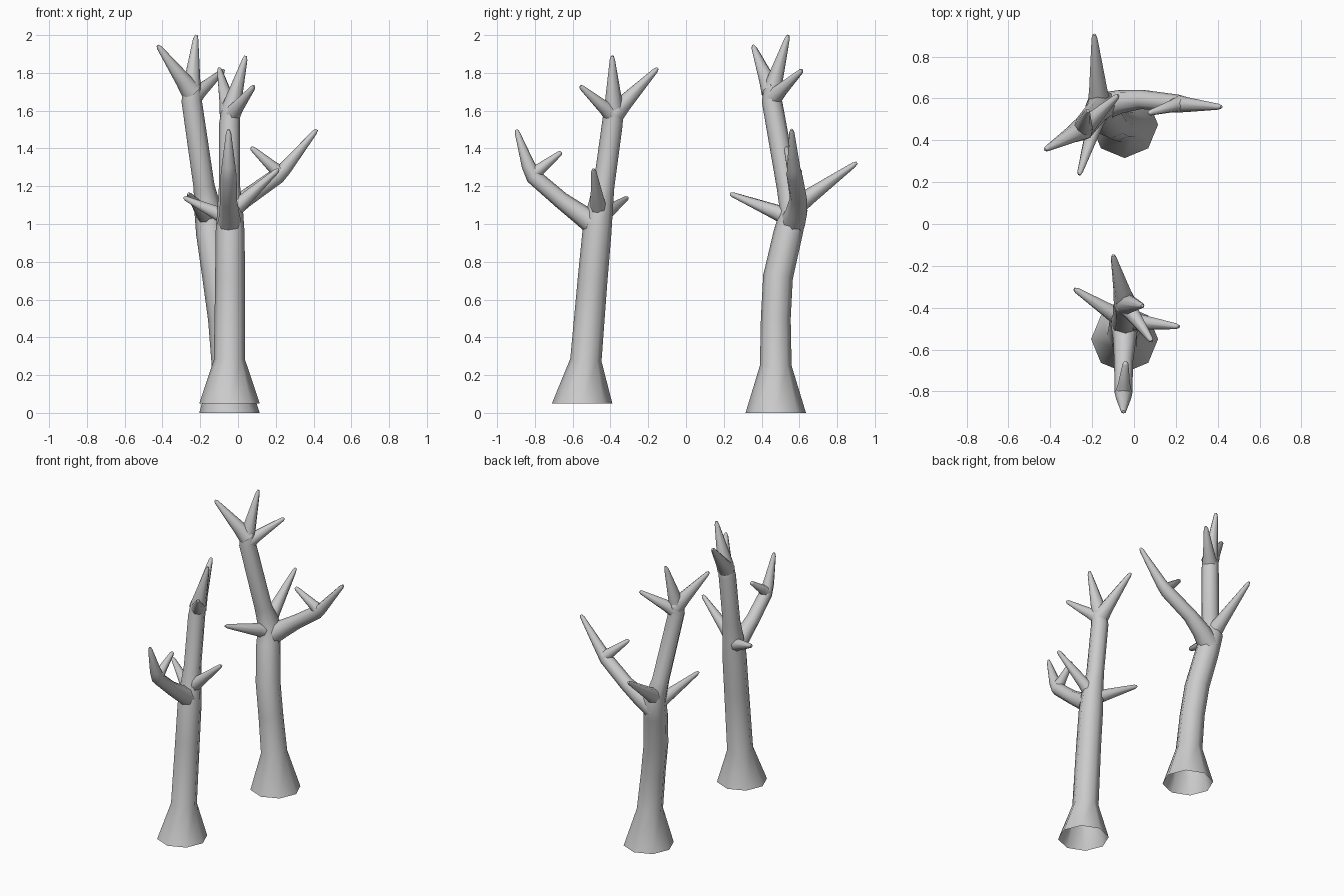
import bpy, bmesh, math
from mathutils import Vector

SIDES = 8


def tube(bm, path, flat_base=False):
    """Loft an octagonal tube along (x, y, z, radius) points, capped at the tip."""
    pts = [Vector(p[:3]) for p in path]
    rings = []
    tangent = None
    side = None
    for i, p in enumerate(pts):
        a = (p - pts[i - 1]).normalized() if i else Vector()
        b = (pts[i + 1] - p).normalized() if i < len(pts) - 1 else Vector()
        new = (a + b).normalized()
        if flat_base and i == 0:
            new = Vector((0, 0, 1))
        if side is None:
            side = Vector((0, 0, 1)).rotation_difference(new) @ Vector((1, 0, 0))
        else:
            side = tangent.rotation_difference(new) @ side
        tangent = new
        other = tangent.cross(side)
        ring = []
        for k in range(SIDES):
            t = 2 * math.pi * k / SIDES
            ring.append(bm.verts.new(p + path[i][3] * (math.cos(t) * side + math.sin(t) * other)))
        rings.append(ring)
    for lo, hi in zip(rings, rings[1:]):
        for k in range(SIDES):
            n = (k + 1) % SIDES
            bm.faces.new((lo[k], lo[n], hi[n], hi[k]))
    bm.faces.new(rings[-1])


def spike(bm, root, tip, r=0.046):
    """Tapering twig with a slightly flared root and a blunt tip."""
    a, b = Vector(root), Vector(tip)
    path = []
    for f, rad in ((0, r * 1.15), (0.25, r * 0.86), (0.95, 0.014), (1, 0.007)):
        path.append((*a.lerp(b, f), rad))
    tube(bm, path)


def tree(name, trunk, limb, twigs):
    bm = bmesh.new()
    tube(bm, trunk, True)
    tube(bm, limb)
    for t in twigs:
        spike(bm, *t)
    me = bpy.data.meshes.new(name)
    bm.to_mesh(me)
    bm.free()
    ob = bpy.data.objects.new(name, me)
    bpy.context.collection.objects.link(ob)
    bpy.ops.object.select_all(action='DESELECT')
    ob.select_set(True)
    bpy.context.view_layer.objects.active = ob
    bpy.ops.object.shade_smooth_by_angle(angle=math.radians(60))


# Front tree: trunk, forward limb, twigs
tree("front_bare_tree",
     [(-.045, -.55, .05, .16), (-.045, -.53, .28, .083), (-.042, -.495, .7, .079),
      (-.042, -.472, .95, .077), (-.042, -.455, 1.08, .068), (-.045, -.435, 1.2, .056),
      (-.045, -.39, 1.53, .055), (-.035, -.382, 1.62, .05),
      (.036, -.39, 1.87, .014), (.04, -.39, 1.89, .007)],
     [(-.045, -.455, .98, .07), (-.045, -.55, 1.045, .055), (-.05, -.66, 1.125, .045),
      (-.05, -.805, 1.25, .043), (-.05, -.835, 1.31, .036), (-.05, -.892, 1.48, .014),
      (-.05, -.897, 1.5, .007)],
     [((-.04, -.385, 1.58), (-.10, -.15, 1.825), .05),
      ((-.035, -.39, 1.58), (.085, -.56, 1.73), .042),
      ((-.05, -.80, 1.27), (-.04, -.66, 1.38), .034),
      ((-.04, -.46, 1.06), (.215, -.49, 1.29), .044),
      ((-.05, -.46, 1.03), (-.285, -.31, 1.14), .044)])

# Back tree: trunk, right limb, twigs
tree("back_bare_tree",
     [(-.045, .475, 0, .16), (-.055, .475, .25, .084), (-.08, .475, .5, .079),
      (-.11, .487, .72, .079), (-.145, .54, .95, .077), (-.158, .57, 1.07, .073),
      (-.18, .535, 1.2, .056), (-.245, .455, 1.65, .054), (-.245, .46, 1.73, .047),
      (-.224, .535, 1.98, .014), (-.22, .54, 2.0, .007)],
     [(-.15, .56, 1.0, .07), (-.06, .585, 1.065, .057), (.04, .595, 1.135, .046),
      (.21, .575, 1.255, .043), (.25, .57, 1.295, .036), (.405, .56, 1.485, .014),
      (.418, .56, 1.5, .007)],
     [((-.245, .455, 1.7), (-.425, .355, 1.945), .05),
      ((-.24, .46, 1.67), (-.075, .615, 1.815), .044),
      ((.22, .575, 1.27), (.07, .53, 1.405), .036),
      ((-.165, .56, 1.08), (-.19, .905, 1.325), .05),
      ((-.16, .56, 1.03), (-.262, .235, 1.16), .048)])
